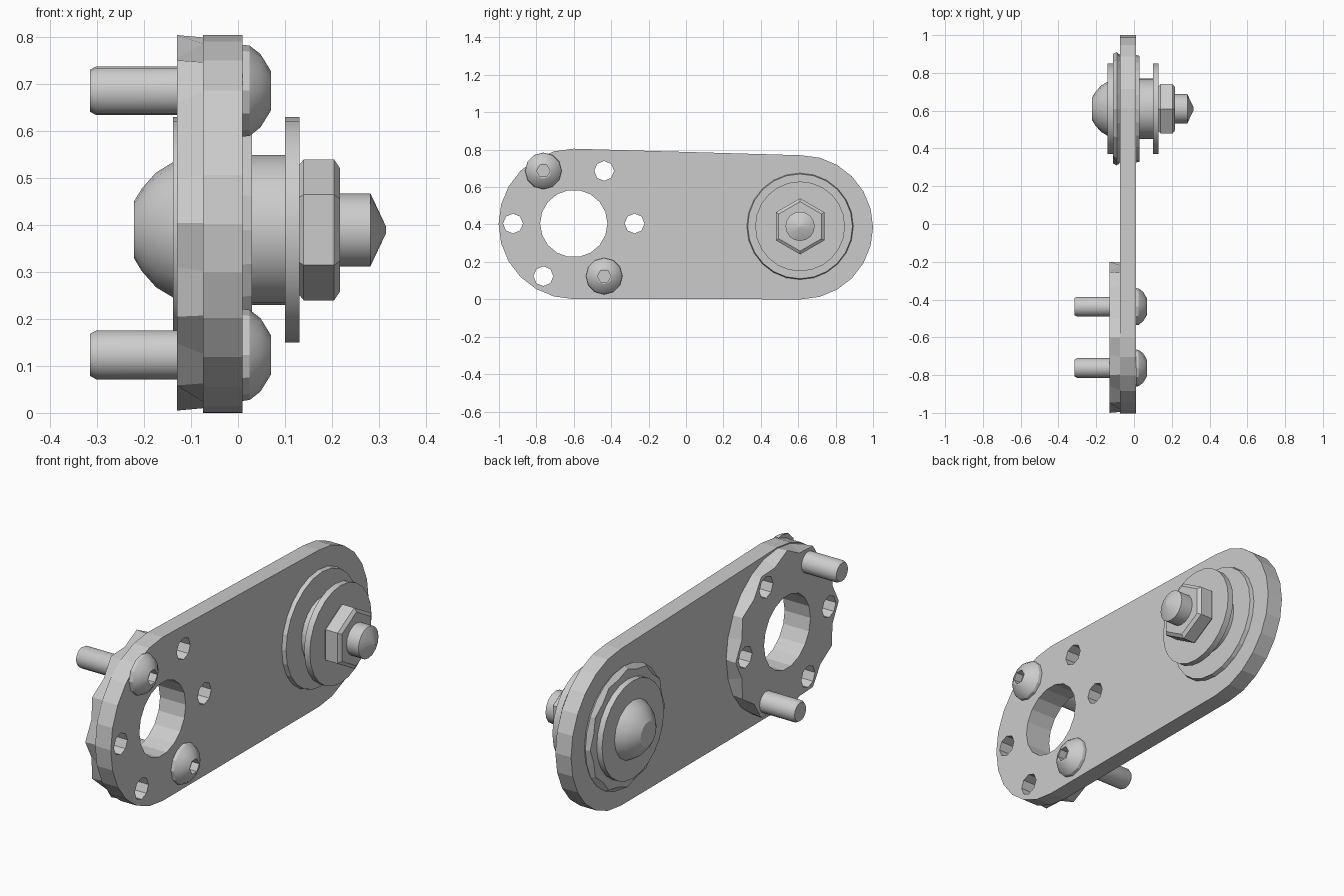
import bpy, bmesh, math
from mathutils import Vector

if "Cube" in bpy.data.objects:
    bpy.data.objects.remove(bpy.data.objects["Cube"])

steel = bpy.data.materials.new("grey steel")
steel.use_nodes = True
steel.diffuse_color = (0.6, 0.6, 0.6, 1)
steel.node_tree.nodes["Principled BSDF"].inputs["Base Color"].default_value = (0.6, 0.6, 0.6, 1)

HUB = (-0.60, 0.405)     # centre of the drilled end, (y, z)
PIVOT = (0.61, 0.39)     # centre of the bolted end


def skin(name, rings):
    """Join equal-length rings of points into a closed solid."""
    bm = bmesh.new()
    loops = [[bm.verts.new(p) for p in ring] for ring in rings]
    n = len(loops[0])
    for a, b in zip(loops, loops[1:]):
        for i in range(n):
            j = (i + 1) % n
            bm.faces.new((a[i], a[j], b[j], b[i]))
    bm.faces.new(loops[0])
    bm.faces.new(loops[-1])
    bmesh.ops.recalc_face_normals(bm, faces=bm.faces)
    mesh = bpy.data.meshes.new(name)
    bm.to_mesh(mesh)
    bm.free()
    mesh.materials.append(steel)
    obj = bpy.data.objects.new(name, mesh)
    bpy.context.collection.objects.link(obj)
    return obj


def turned(name, centre, profile, sides=20, notch=0.0, phase=0.0):
    """Solid along x from (x, radius) pairs; notch pulls in every other point of the first ring."""
    rings = []
    for k, (x, r) in enumerate(profile):
        ring = []
        for i in range(sides):
            a = phase + math.tau * i / sides
            s = r * (1 - notch * (i % 2)) if k == 0 else r
            ring.append((x, centre[0] + s * math.cos(a), centre[1] + s * math.sin(a)))
        rings.append(ring)
    return skin(name, rings)


def smooth(obj, angle=30):
    bpy.ops.object.select_all(action='DESELECT')
    obj.select_set(True)
    bpy.context.view_layer.objects.active = obj
    bpy.ops.object.shade_smooth_by_angle(angle=math.radians(angle))


def cut(obj, cutters):
    for c in cutters:
        m = obj.modifiers.new("cut", 'BOOLEAN')
        m.object, m.operation, m.solver = c, 'DIFFERENCE', 'EXACT'
    bpy.context.view_layer.objects.active = obj
    for m in list(obj.modifiers):
        bpy.ops.object.modifier_apply(modifier=m.name)


def around(k):
    a = math.radians(60 * k)
    return HUB[0] + 0.325 * math.cos(a), HUB[1] + 0.325 * math.sin(a)


# Link plate: two rounded ends joined by straight edges
outline = []
for (y, z), r, start in (((0.615, 0.385), 0.385, -90), ((-0.60, 0.403), 0.402, 90)):
    for i in range(13):
        a = math.radians(start + 15 * i)
        outline.append((y + r * math.cos(a), z + r * math.sin(a)))
plate = skin("link_plate", [[(x, y, z) for y, z in outline] for x in (-0.075, 0.01)])

# Backing ring with a serrated rear edge
backing = turned("backing_ring", HUB, [(-0.13, 0.40), (-0.074, 0.395)], 24, 0.09)

# Centre bore and four open bolt holes
cutters = [turned("bore_cutter", HUB, [(-0.3, 0.18), (0.2, 0.18)], 18)]
for k in (0, 1, 3, 4):
    cutters.append(turned("hole_cutter", around(k), [(-0.3, 0.053), (0.2, 0.053)], 8))
cut(plate, cutters)
cut(backing, cutters)
for c in cutters:
    bpy.data.objects.remove(c)

# Two round-head bolts with hexagonal sockets
for label, k in (("upper", 2), ("lower", 5)):
    c = around(k)
    shank = turned(label + "_bolt_shank", c,
                   [(-0.315, 0.045), (-0.302, 0.052), (0.012, 0.052)], 16)
    smooth(shank)
    head = turned(label + "_bolt_head", c,
                  [(0.01, 0.098), (0.025, 0.096), (0.048, 0.078), (0.064, 0.052), (0.07, 0.042)], 12)
    socket = turned("socket_cutter", c, [(0.03, 0.036), (0.1, 0.036)], 6)
    cut(head, [socket])
    bpy.data.objects.remove(socket)
    smooth(head, 25)

# Pivot stack on the nut side
turned("front_flange", PIVOT, [(0.009, 0.285), (0.03, 0.28)], 24)
smooth(turned("spacer", PIVOT, [(0.025, 0.16), (0.102, 0.16)], 24))
smooth(turned("front_washer", PIVOT, [(0.10, 0.24), (0.131, 0.24)], 24))
turned("hex_nut", PIVOT, [(0.13, 0.138), (0.14, 0.15), (0.205, 0.15), (0.217, 0.132)],
       6, phase=math.pi / 2)
smooth(turned("pivot_tip", PIVOT, [(0.2, 0.078), (0.282, 0.078), (0.315, 0.008)], 16))

# Pivot stack on the head side
turned("rear_flange", PIVOT, [(-0.11, 0.29), (-0.09, 0.30), (-0.074, 0.285)], 24, 0.06)
smooth(turned("rear_washer", PIVOT, [(-0.139, 0.24), (-0.105, 0.24)], 24))
smooth(turned("pivot_head", PIVOT,
              [(-0.222, 0.06), (-0.205, 0.088), (-0.175, 0.122), (-0.137, 0.145)], 16), 25)
